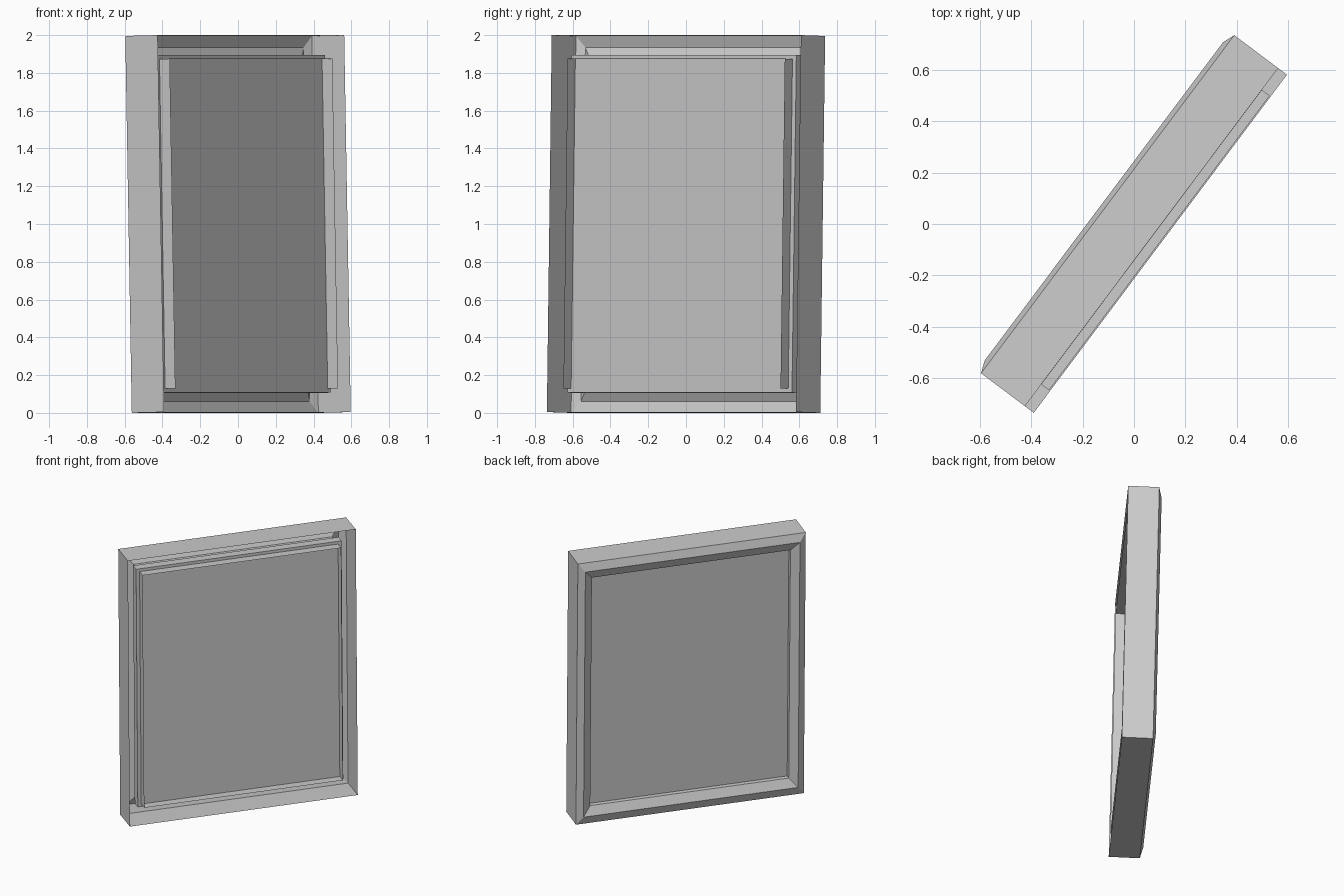
import bpy, bmesh
from math import radians

if "Cube" in bpy.data.objects:
    bpy.data.objects.remove(bpy.data.objects["Cube"])

HALF_W, HALF_H, DEPTH = 0.824, 0.998, 0.107   # half sizes of the frame box
TURN, LEAN = radians(53.17), -0.0215          # heading and slight backward lean


def rect_shell(name, profile, cap=False):
    """Sweep a profile of (side inset, top inset, y) round a rectangle, as a thin sheet."""
    bm = bmesh.new()
    rings = []
    for inset_x, inset_z, y in profile:
        w, h = HALF_W - inset_x, HALF_H - inset_z
        rings.append([bm.verts.new((sx * w, y, sz * h))
                      for sx, sz in ((-1, -1), (1, -1), (1, 1), (-1, 1))])
    for a, b in zip(rings, rings[1:]):
        for i in range(4):
            j = (i + 1) % 4
            bm.faces.new((a[i], a[j], b[j], b[i]))
    if cap:
        bm.faces.new(rings[-1])
    bmesh.ops.recalc_face_normals(bm, faces=bm.faces)
    mesh = bpy.data.meshes.new(name)
    bm.to_mesh(mesh)
    bm.free()
    obj = bpy.data.objects.new(name, mesh)
    bpy.context.collection.objects.link(obj)
    obj.location.z = 1.0
    obj.rotation_euler = (LEAN, 0, TURN)
    return obj


OUTER = (0.081, 0.104)    # insets of the sash slab
INNER = (0.106, 0.125)    # insets of the opening and raised rim
RIDGE_Y, RING_Y = DEPTH + 0.02, 0.095
SLAB_BACK, SLAB_FRONT = 0.06, -0.037

# Outer casing, bevelled back moulding and shallow inward slope to the opening
rect_shell("window_frame", [
    (0.0, 0.0, -DEPTH),
    (0.0, 0.0, DEPTH),
    (0.048, 0.06, RIDGE_Y),
    (*INNER, RING_Y),
    (*INNER, SLAB_BACK),
])

# Sash slab: flat back pane, side walls and front flange
rect_shell("sash", [
    (*INNER, SLAB_FRONT),
    (*OUTER, SLAB_FRONT),
    (*OUTER, SLAB_BACK - 0.03),
    (*INNER, SLAB_BACK - 0.03),
    (*INNER, SLAB_BACK),
], cap=True)

# Front pane with a raised thin rim reaching the front of the frame
rect_shell("pane_with_rim", [
    (*INNER, -0.105),
    (*INNER, SLAB_FRONT),
], cap=True)
